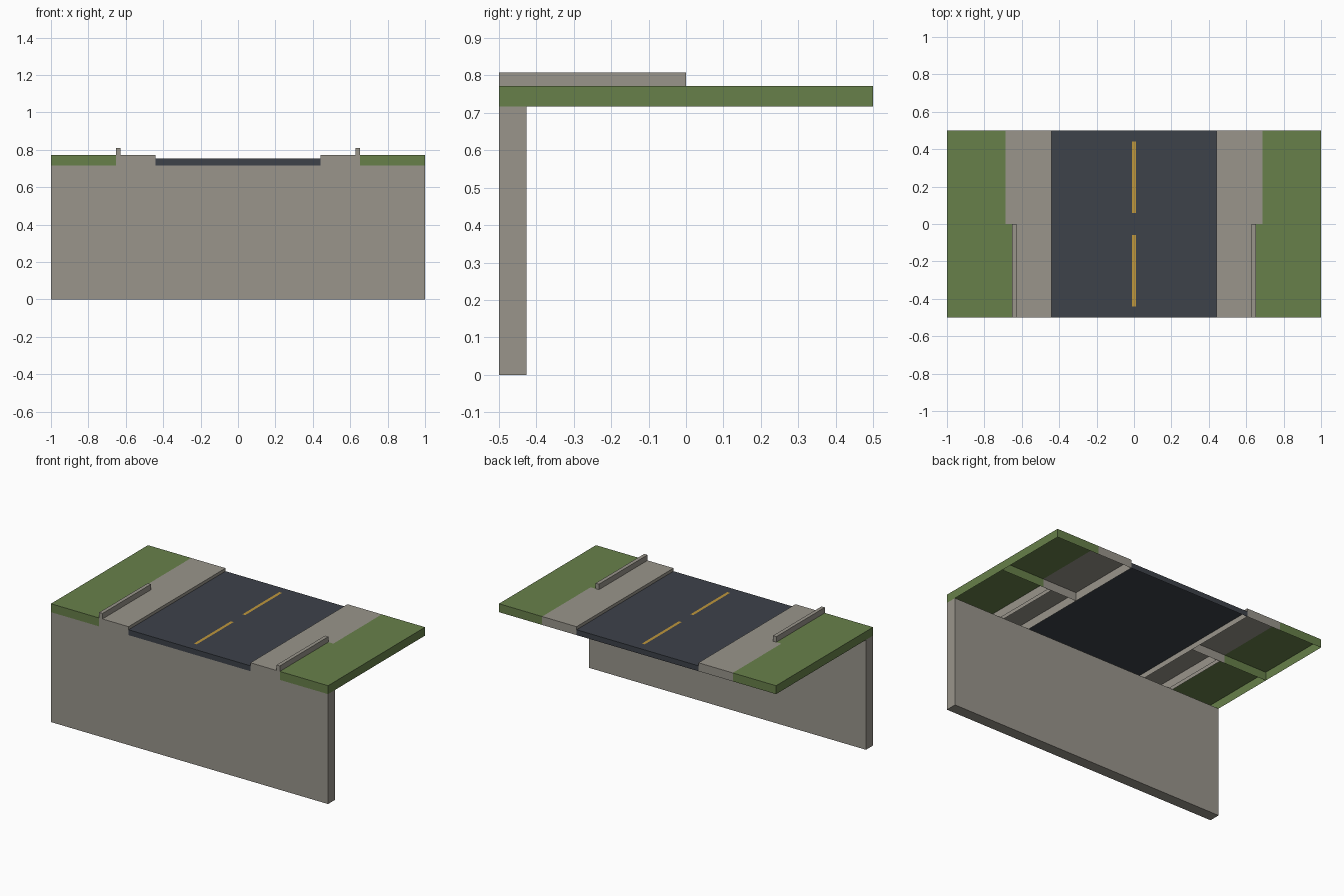
import bpy
import bmesh

if "Cube" in bpy.data.objects:
    bpy.data.objects.remove(bpy.data.objects["Cube"], do_unlink=True)


def material(name, rgb):
    m = bpy.data.materials.new(name)
    m.use_nodes = True
    color = (*rgb, 1)
    m.diffuse_color = color
    m.node_tree.nodes["Principled BSDF"].inputs["Base Color"].default_value = color
    return m


concrete = material("concrete", (0.32, 0.30, 0.26))
grass = material("grass", (0.137, 0.216, 0.068))
asphalt = material("asphalt", (0.047, 0.054, 0.068))
yellow = material("yellow_paint", (0.52, 0.31, 0.045))

# Shared levels and widths
BASE, ROAD, TOP, RAIL = 0.717, 0.752, 0.772, 0.808
CURB, EDGE, RAIL_IN, RAIL_OUT = 0.44, 0.688, 0.628, 0.652


def shell(name, profile, y0, y1, mat, side=1, front=True, back=True):
    """Sweep an open x-z profile along y, with end walls down to the base."""
    bm = bmesh.new()

    def face(points):
        points = [(x * side, y, z) for x, y, z in points]
        if side < 0:
            points.reverse()
        bm.faces.new([bm.verts.new(p) for p in points])

    for (xa, za), (xb, zb) in zip(profile, profile[1:]):
        face([(xa, y0, za), (xb, y0, zb), (xb, y1, zb), (xa, y1, za)])
        if xa != xb:
            if front:
                face([(xa, y0, BASE), (xb, y0, BASE), (xb, y0, zb), (xa, y0, za)])
            if back:
                face([(xb, y1, BASE), (xa, y1, BASE), (xa, y1, za), (xb, y1, zb)])
    bmesh.ops.remove_doubles(bm, verts=bm.verts, dist=0.0001)
    mesh = bpy.data.meshes.new(name)
    bm.to_mesh(mesh)
    bm.free()
    mesh.materials.append(mat)
    obj = bpy.data.objects.new(name, mesh)
    bpy.context.collection.objects.link(obj)
    return obj


# Retaining wall under the front edge
bpy.ops.mesh.primitive_cube_add(size=1, location=(0, -0.4635, BASE / 2))
wall = bpy.context.object
wall.name = "retaining_wall"
wall.scale = (2, 0.073, BASE)
wall.data.materials.append(concrete)

# Road deck and centre dashes
shell("road", [(-CURB, ROAD), (CURB, ROAD)], -0.5, 0.5, asphalt)
for name, y in (("front_dash", -0.25), ("back_dash", 0.25)):
    shell(name, [(-0.01, ROAD + 0.002), (0.01, ROAD + 0.002)],
          y - 0.19, y + 0.19, yellow, front=False, back=False)

# Sidewalks, grass verges and rails on both sides
for label, s in (("left", 1), ("right", -1)):
    shell(label + "_back_sidewalk", [(CURB, BASE), (CURB, TOP), (EDGE, TOP)],
          0, 0.5, concrete, s)
    shell(label + "_back_verge", [(EDGE, TOP), (1, TOP), (1, BASE)],
          0, 0.5, grass, s)
    shell(label + "_front_sidewalk", [(CURB, BASE), (CURB, TOP), (RAIL_IN, TOP)],
          -0.5, 0, concrete, s, back=False)
    shell(label + "_front_verge", [(RAIL_OUT, TOP), (1, TOP), (1, BASE)],
          -0.5, 0, grass, s, back=False)
    shell(label + "_rail", [(RAIL_IN, BASE), (RAIL_IN, RAIL),
                            (RAIL_OUT, RAIL), (RAIL_OUT, BASE)],
          -0.5, 0, concrete, s)
